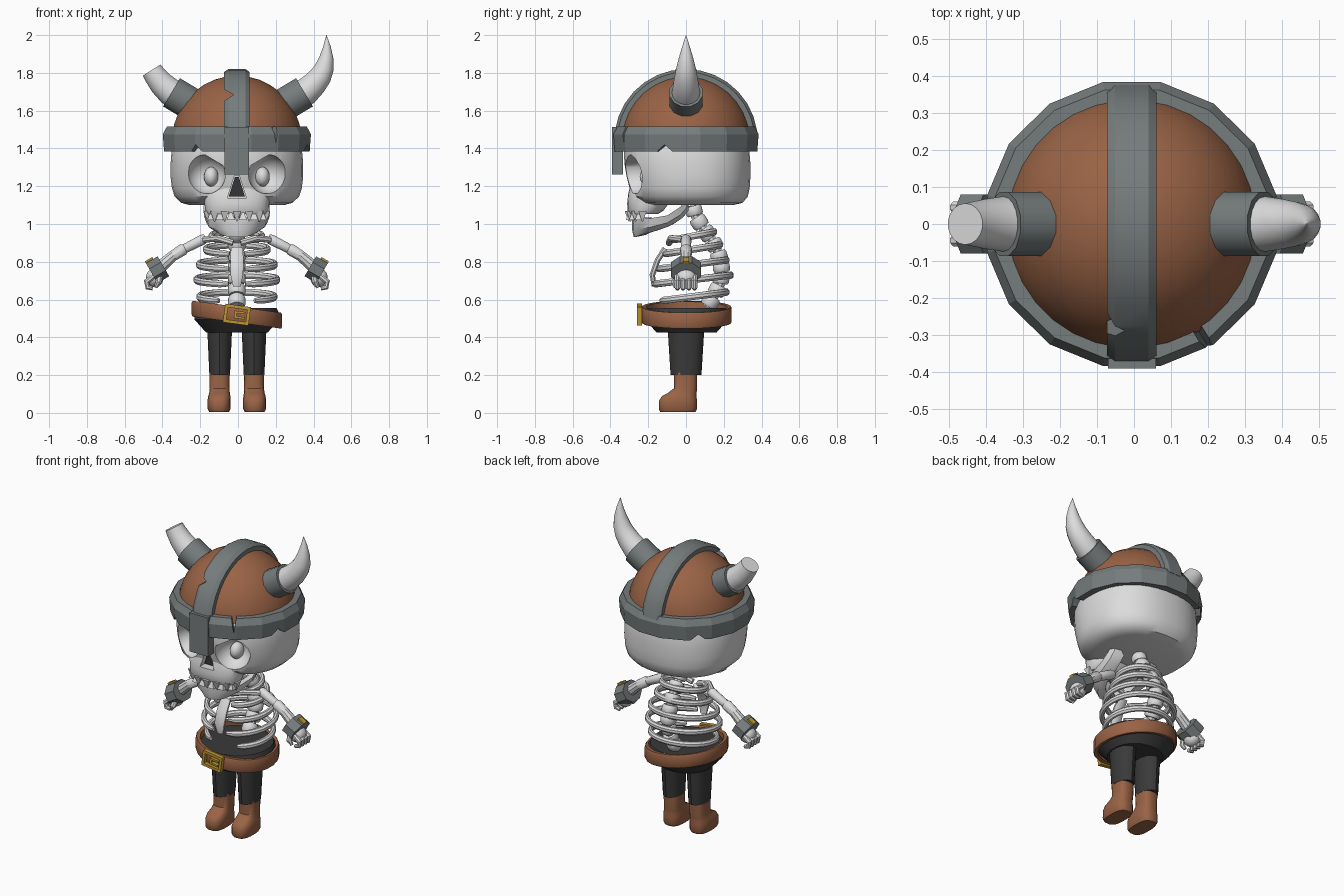
import bpy, bmesh, math
from mathutils import Vector, Matrix
from math import sin, cos, pi, radians

if "Cube" in bpy.data.objects:
    bpy.data.objects.remove(bpy.data.objects["Cube"])


def mat(name, r, g, b):
    m = bpy.data.materials.new(name)
    m.diffuse_color = (r, g, b, 1)
    m.use_nodes = True
    m.node_tree.nodes["Principled BSDF"].inputs["Base Color"].default_value = m.diffuse_color
    return m


BONE = mat("bone", .72, .72, .72)
BROWN = mat("brown leather", .32, .125, .06)
IRON = mat("grey iron", .18, .20, .20)
CLOTH = mat("dark cloth", .042, .042, .042)
GOLD = mat("gold", .52, .31, .03)
HOLE = mat("dark hollow", .035, .035, .035)


def finish(name, bm, material, angle=35):
    bmesh.ops.recalc_face_normals(bm, faces=bm.faces)
    me = bpy.data.meshes.new(name)
    bm.to_mesh(me)
    bm.free()
    me.materials.append(material)
    ob = bpy.data.objects.new(name, me)
    ob["angle"] = angle
    bpy.context.collection.objects.link(ob)
    return ob


def loft(name, rings, material, loop=False, angle=35):
    """Skin a list of equal-length point rings; cap the ends or join them."""
    bm = bmesh.new()
    vs = [[bm.verts.new(p) for p in r] for r in rings]
    n = len(rings[0])
    pairs = list(zip(vs, vs[1:])) + ([(vs[-1], vs[0])] if loop else [])
    for a, b in pairs:
        for i in range(n):
            bm.faces.new((a[i], a[(i + 1) % n], b[(i + 1) % n], b[i]))
    if not loop:
        bm.faces.new(vs[0])
        bm.faces.new(vs[-1])
    return finish(name, bm, material, angle)


def oval(cx, cy, z, rx, ry, n=24, p=2.0, slope=0.0):
    """Horizontal superellipse ring."""
    pts = []
    for i in range(n):
        a = 2 * pi * (i + .5) / n
        c, s = cos(a), sin(a)
        x = rx * math.copysign(abs(c) ** (2 / p), c)
        y = ry * math.copysign(abs(s) ** (2 / p), s)
        pts.append((cx + x, cy + y, z + slope * x))
    return pts


def tube(name, pts, radii, material, n=10, ref=(0, 1, 0), angle=35):
    """Sweep an ellipse along points; radii are (across, along ref)."""
    pts = [Vector(p) for p in pts]
    rings = []
    for i, p in enumerate(pts):
        t = (pts[min(i + 1, len(pts) - 1)] - pts[max(i - 1, 0)]).normalized()
        v = Vector(ref)
        v = (v - t * v.dot(t)).normalized()
        u = t.cross(v)
        r = radii[i] if isinstance(radii, list) else radii
        ru, rv = r if isinstance(r, tuple) else (r, r)
        rings.append([p + u * ru * cos(2 * pi * (k + .5) / n) + v * rv * sin(2 * pi * (k + .5) / n)
                      for k in range(n)])
    return loft(name, rings, material, angle=angle)


def ball(name, c, r, material, n=20):
    bm = bmesh.new()
    m = Matrix.Translation(c) @ Matrix.Diagonal((*r, 1))
    bmesh.ops.create_uvsphere(bm, u_segments=n, v_segments=n // 2 + 2, radius=1, matrix=m)
    return finish(name, bm, material)


def box(name, c, size, material, roty=0.0):
    bm = bmesh.new()
    m = Matrix.Translation(c) @ Matrix.Rotation(roty, 4, 'Y') @ Matrix.Diagonal((*size, 1))
    bmesh.ops.create_cube(bm, size=1, matrix=m)
    return finish(name, bm, material)


def cut(targets, cutters):
    for ob in targets:
        for c in cutters:
            md = ob.modifiers.new("cut", 'BOOLEAN')
            md.operation, md.solver, md.object = 'DIFFERENCE', 'EXACT', c
            bpy.context.view_layer.objects.active = ob
            bpy.ops.object.modifier_apply(modifier=md.name)
    for c in cutters:
        bpy.data.objects.remove(c)


# --- Skull: cranium and upper jaw, with eye sockets and nose cut out
prof = [(1.10, .25, -.20, .25), (1.112, .295, -.25, .30), (1.145, .33, -.29, .328), (1.19, .345, -.30, .338),
        (1.25, .352, -.315, .342), (1.32, .352, -.327, .342), (1.40, .345, -.33, .335), (1.47, .32, -.31, .315)]
skull = loft("skull", [oval(0, (f + b) / 2, z, rx, (b - f) / 2, 40, 2.3) for z, rx, f, b in prof], BONE)
prof = [(1.052, .155, -.30, -.15), (1.07, .168, -.31, -.12), (1.11, .172, -.312, -.09),
        (1.16, .18, -.308, -.09), (1.21, .14, -.295, -.10)]
upper_jaw = loft("upper_jaw", [oval(0, (f + b) / 2, z, rx, (b - f) / 2, 28, 2.4) for z, rx, f, b in prof], BONE)

cutters = []
for s in (-1, 1):
    c = ball("socket_cutter", (s * .165, -.295, 1.262), (.105, .125, .105), BONE, 28)
    bm = bmesh.new()
    bm.from_mesh(c.data)
    # slanted brow
    bmesh.ops.bisect_plane(bm, geom=bm.verts[:] + bm.edges[:] + bm.faces[:], plane_co=(s * .2, 0, 1.385),
                           plane_no=(-s * .095, 0, .16), clear_outer=True)
    bmesh.ops.holes_fill(bm, edges=[e for e in bm.edges if e.is_boundary])
    bmesh.ops.recalc_face_normals(bm, faces=bm.faces)
    bm.to_mesh(c.data)
    bm.free()
    cutters.append(c)
    ball("eye", (s * .136, -.195, 1.25), (.038, .05, .052), BONE)


def nose(k, y0, y1, name, m):
    tri = [(-.05 * k, -.055 * k), (.05 * k, -.055 * k), (.012 * k, .065 * k), (-.012 * k, .065 * k)]
    return loft(name, [[(x, y, 1.193 + z) for x, z in tri] for y in (y0, y1)], m)


cutters.append(nose(1, -.45, -.255, "nose_cutter", BONE))
cut([skull, upper_jaw], cutters)
nose(.85, -.272, -.25, "nose_hollow", HOLE)

# --- Lower jaw: U-shaped wall (x, y, bottom, top)
half = [(0, -.285, .93, 1.035), (.06, -.28, .93, 1.035), (.12, -.25, .942, 1.035), (.16, -.19, .957, 1.03),
        (.175, -.1, .985, 1.045), (.176, -.03, 1.025, 1.09), (.172, .005, 1.06, 1.14)]
rings = []
for x, y, b, t in [(-x, y, b, t) for x, y, b, t in half[:0:-1]] + half:
    rings.append([(x * .68, y * .97, b), (x * .92, y, b * .65 + t * .35), (x, y, t),
                  (x * .78, y * .84 + .01, t), (x * .55, y * .8 + .01, b + .012)])
loft("lower_jaw", rings, BONE)

# --- Teeth
for count, z0, z1, k in ((7, 1.068, 1.012, 1.0), (6, 1.022, 1.072, .97)):
    for i in range(count):
        a = (i - (count - 1) / 2) * radians(23)
        x, y = .165 * k * sin(a), -.19 - .112 * k * cos(a)
        tube("tooth", [(x, y, z0), (x, y, z1)], [.031, .003], BONE, 4)

# --- Helmet: dome, band, strap and nose guard
dome_rings = [oval(0, 0, 1.44 + .345 * sin(a), .345 * cos(a), .345 * cos(a), 32)
              for a in [radians(d) for d in (5, 15, 26, 37, 48, 59, 70, 80, 87)]]
loft("helmet_dome", dome_rings, BROWN)
band = loft("helmet_band", [oval(0, 0, z, r + .008, r, 16) for r, z in
                            ((.335, 1.385), (.385, 1.385), (.392, 1.475), (.37, 1.515), (.32, 1.515))],
            IRON, loop=True, angle=15)
section = [(-.067, .33), (-.067, .365), (-.045, .38), (.045, .38), (.067, .365), (.067, .33)]
strap = loft("helmet_strap", [[(x, r * cos(a), 1.44 + r * sin(a)) for x, r in section]
                              for a in [radians(8 + 164 * i / 14) for i in range(15)]], IRON, angle=28)
box("nose_guard", (0, -.362, 1.388), (.13, .058, .25), IRON)


def wedge(deg, w, z_base, z_tip):
    a = radians(deg)
    d, t = Vector((sin(a), -cos(a), 0)), Vector((cos(a), sin(a), 0))
    return loft("wedge_cutter", [[d * r - t * w + Vector((0, 0, z_base)), d * r + t * w + Vector((0, 0, z_base)),
                                  d * r + Vector((0, 0, z_tip))] for r in (.28, .5)], IRON)


cut([band], [wedge(-34, .042, 1.375, 1.42), wedge(73, .055, 1.375, 1.42), wedge(-135, .055, 1.375, 1.42),
             wedge(32, .016, 1.53, 1.43)])
cut([strap], [loft("dent_cutter", [[(-.09, y, 1.725), (-.09, y, 1.635), (-.018, y, 1.685)] for y in (-.5, -.2)], IRON)])

# --- Horns: one whole, one broken short
path = [(.30, 1.665, .076), (.36, 1.70, .074), (.405, 1.743, .067), (.438, 1.785, .06), (.456, 1.825, .052),
        (.468, 1.88, .038), (.471, 1.94, .02), (.468, 2.0, .001)]
for s, pts in ((1, path), (-1, path[:4] + [(.457, 1.815, .056)])):
    tube("horn", [(s * x, 0, z) for x, z, r in pts], [r for x, z, r in pts], BONE, 18)
    tube("horn_collar", [(s * x, 0, z) for x, z in ((.20, 1.606), (.245, 1.633), (.25, 1.636), (.352, 1.697))],
         [.097, .097, .09, .09], IRON, 12)

# --- Spine
spine = [(.56, .11), (.62, .15), (.68, .18), (.74, .19), (.80, .185), (.86, .165), (.92, .135), (.98, .09),
         (1.04, .05), (1.10, .035)]
tube("spinal_cord", [(0, y, z) for z, y in spine], .026, BONE, 8)
for (z0, y0), (z1, y1) in zip(spine, spine[1:]):
    a, b = Vector((0, y0, z0)), Vector((0, y1, z1))
    tube("vertebra", [a.lerp(b, k) for k in (.08, .25, .75, .92)], [.04, .047, .047, .04], BONE, 10, ref=(1, 0, 0))

# --- Ribs: tilted open hoops, then breastbone and collarbones
for z, rx, ry, end in ((.935, .135, .12, 150), (.865, .165, .15, 166), (.785, .202, .185, 168),
                       (.705, .215, .208, 168), (.615, .20, .185, 152)):
    angs = [radians(-end + 2 * end * i / 28) for i in range(29)]
    tube("rib", [(rx * sin(a), .03 + ry * cos(a), z + .024 * cos(a)) for a in angs],
         [(.010, .013)] + [(.016, .02)] * 27 + [(.010, .013)], BONE, 8, ref=(0, 0, 1))
tube("breastbone", [(0, -.11, .87), (0, -.15, .81), (0, -.178, .73), (0, -.17, .67)],
     [(.016, .034), (.016, .038), (.016, .036), (.012, .022)], BONE, 8, ref=(1, 0, 0))

for s in (-1, 1):
    tube("collarbone", [(s * .02, -.09, .90), (s * .10, -.08, .925), (s * .19, 0, .915)], .018, BONE, 8, ref=(0, 0, 1))
    # --- Arms
    tube("upper_arm", [(s * x, 0, z) for x, z in ((.165, .925), (.18, .918), (.275, .87), (.29, .862))],
         [.022, .029, .026, .02], BONE)
    tube("forearm", [(s * x, 0, z) for x, z in ((.272, .872), (.285, .865), (.34, .83), (.42, .76))],
         [.024, .033, .03, .036], BONE)
    d, c = Vector((s * .86, 0, -.5)), Vector((s * .42, 0, .758))
    tube("bracer", [c - d * .036, c + d * .036], (.066, .086), IRON, 8, angle=20)
    box("bracer_stud", c + Vector((s * .042, 0, .046)), (.045, .032, .022), GOLD, s * radians(30))
    # --- Hands
    ball("palm", (s * .435, 0, .715), (.048, .055, .05), BONE, 14)
    for k in range(4):
        y = -.045 + .03 * k
        tube("finger", [(s * .44, y, .725), (s * .478, y, .695), (s * .472, y, .665), (s * .445, y, .658)],
             [.016, .017, .016, .011], BONE, 8)
    tube("thumb", [(s * .41, -.045, .72), (s * .415, -.062, .69), (s * .43, -.055, .665)], [.018, .017, .010],
         BONE, 8, ref=(1, 0, 0))
    # --- Legs and boots
    x = s * .091
    loft("leg", [oval(x, 0, z, rx, ry, 14) for z, rx, ry in ((.20, .056, .082), (.22, .057, .083), (.46, .068, .098))],
         CLOTH)
    loft("boot", [oval(x + s * o, cy, z, rx, ry, 20, 2.8) for z, cy, rx, ry, o in
                  ((.005, -.043, .053, .094, .003), (.02, -.043, .061, .102, .003), (.065, -.042, .062, .101, .003),
                   (.09, -.036, .059, .092, .002), (.105, -.02, .055, .077, .001), (.13, -.003, .053, .062, 0),
                   (.215, -.002, .054, .062, 0))], BROWN)

# --- Hips, tilted belt and buckle
loft("hips", [oval(0, .003, z, rx, ry, 20, 2.1) for z, rx, ry in
              ((.425, .165, .16), (.44, .178, .174), (.495, .228, .222), (.53, .225, .22), (.555, .212, .208))], CLOTH)
loft("belt", [oval(0, .003, z, r, r, 24, 2.1, -.135) for r, z in
              ((.215, .48), (.236, .478), (.241, .488), (.241, .552), (.236, .562), (.215, .56))], BROWN, loop=True)
tilt = .134
rot = Matrix.Rotation(tilt, 3, 'Y')
for x, z, w, h in ((0, .041, .136, .017), (0, -.041, .136, .017), (-.06, 0, .017, .09), (.06, 0, .017, .09),
                   (.018, .014, .05, .012), (.018, -.014, .05, .012), (-.008, 0, .013, .04)):
    box("buckle_bar", Vector((0, -.247, .52)) + rot @ Vector((x, 0, z)), (w, .026, h), GOLD, tilt)

# --- Final shading; the body sits slightly left of the horns' centre
for ob in list(bpy.context.scene.objects):
    if not ob.name.startswith("horn"):
        ob.location.x = -.006
    bpy.ops.object.select_all(action='DESELECT')
    ob.select_set(True)
    bpy.context.view_layer.objects.active = ob
    bpy.ops.object.shade_smooth_by_angle(angle=radians(ob["angle"]))
